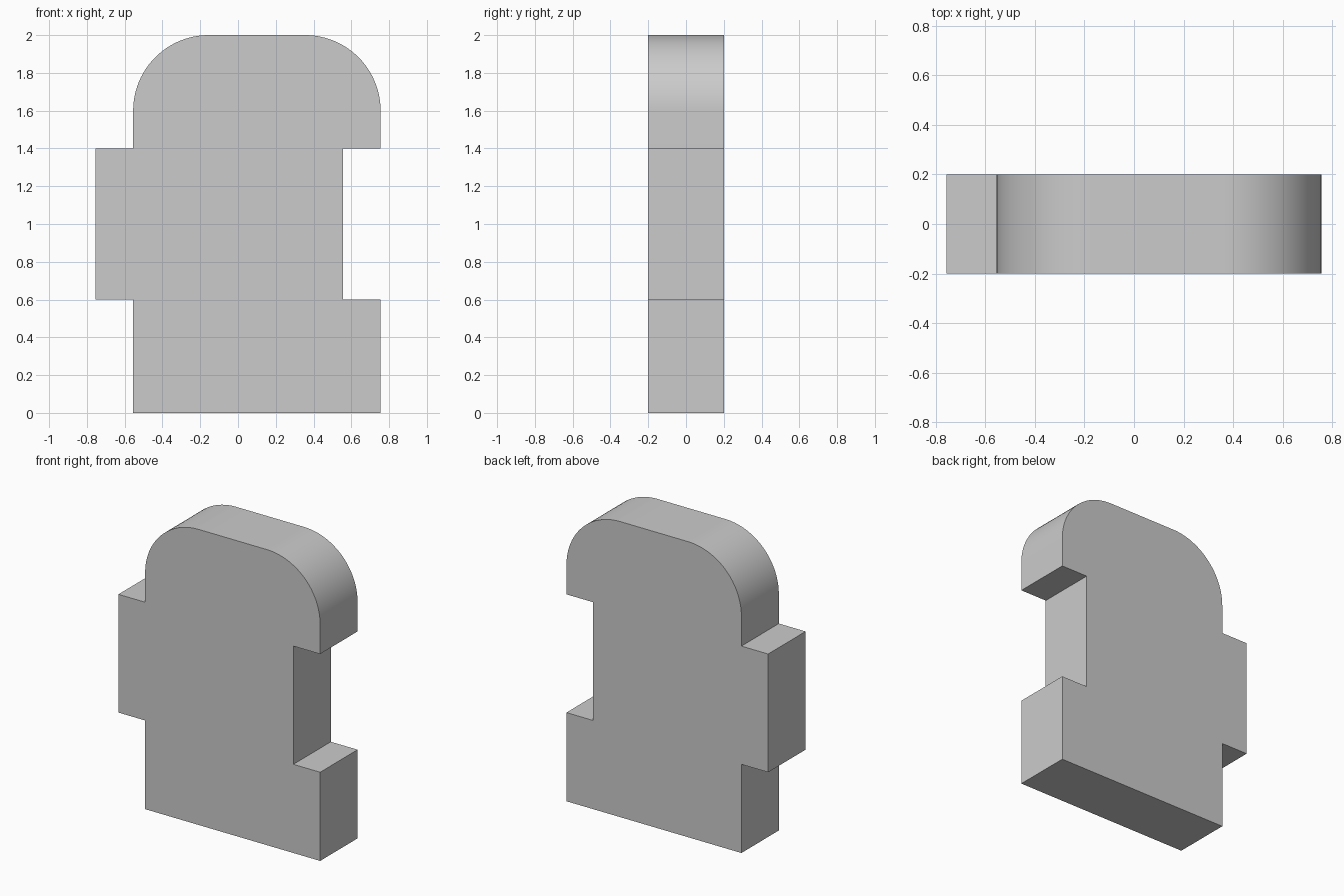
import bpy
import bmesh
from math import sin, cos, pi

default_cube = bpy.data.objects.get("Cube")
if default_cube:
    bpy.data.objects.remove(default_cube, do_unlink=True)

EDGE, SIDE = 0.755, 0.555      # outer edge, and the edge stepped in
LOW, HIGH, TOP = 0.6, 1.4, 2.0  # tab bottom, tab top, overall height
DEPTH, RADIUS, STEPS = 0.4, 0.4, 24


def corner(cx, cz, start):
    """Quarter-circle of profile points, counter-clockwise."""
    angles = [start + pi / 2 * i / STEPS for i in range(STEPS + 1)]
    return [(cx + RADIUS * cos(a), cz + RADIUS * sin(a)) for a in angles]


# Light grey surface
grey = bpy.data.materials.new("light_grey")
color = (0.6, 0.6, 0.6, 1)
grey.use_nodes = True
grey.diffuse_color = color
grey.node_tree.nodes["Principled BSDF"].inputs["Base Color"].default_value = color

# Outline: notch on the left, rounded top, tab on the right
outline = [(-SIDE, 0), (EDGE, 0), (EDGE, LOW), (SIDE, LOW), (SIDE, HIGH), (EDGE, HIGH)]
outline += corner(EDGE - RADIUS, TOP - RADIUS, 0)
outline += corner(-SIDE + RADIUS, TOP - RADIUS, pi / 2)
outline += [(-SIDE, HIGH), (-EDGE, HIGH), (-EDGE, LOW), (-SIDE, LOW)]

# Extrude the outline from front to back
bm = bmesh.new()
front = bm.faces.new([bm.verts.new((x, -DEPTH / 2, z)) for x, z in outline])
result = bmesh.ops.extrude_face_region(bm, geom=[front], use_keep_orig=True)
back = [v for v in result["geom"] if isinstance(v, bmesh.types.BMVert)]
bmesh.ops.translate(bm, verts=back, vec=(0, DEPTH, 0))
bmesh.ops.recalc_face_normals(bm, faces=bm.faces)

mesh = bpy.data.meshes.new("interlocking_tile")
bm.to_mesh(mesh)
bm.free()
mesh.materials.append(grey)
tile = bpy.data.objects.new("interlocking_tile", mesh)
bpy.context.collection.objects.link(tile)

# Smooth rounded corners, sharp rims
bpy.context.view_layer.objects.active = tile
tile.select_set(True)
bpy.ops.object.shade_smooth_by_angle()
